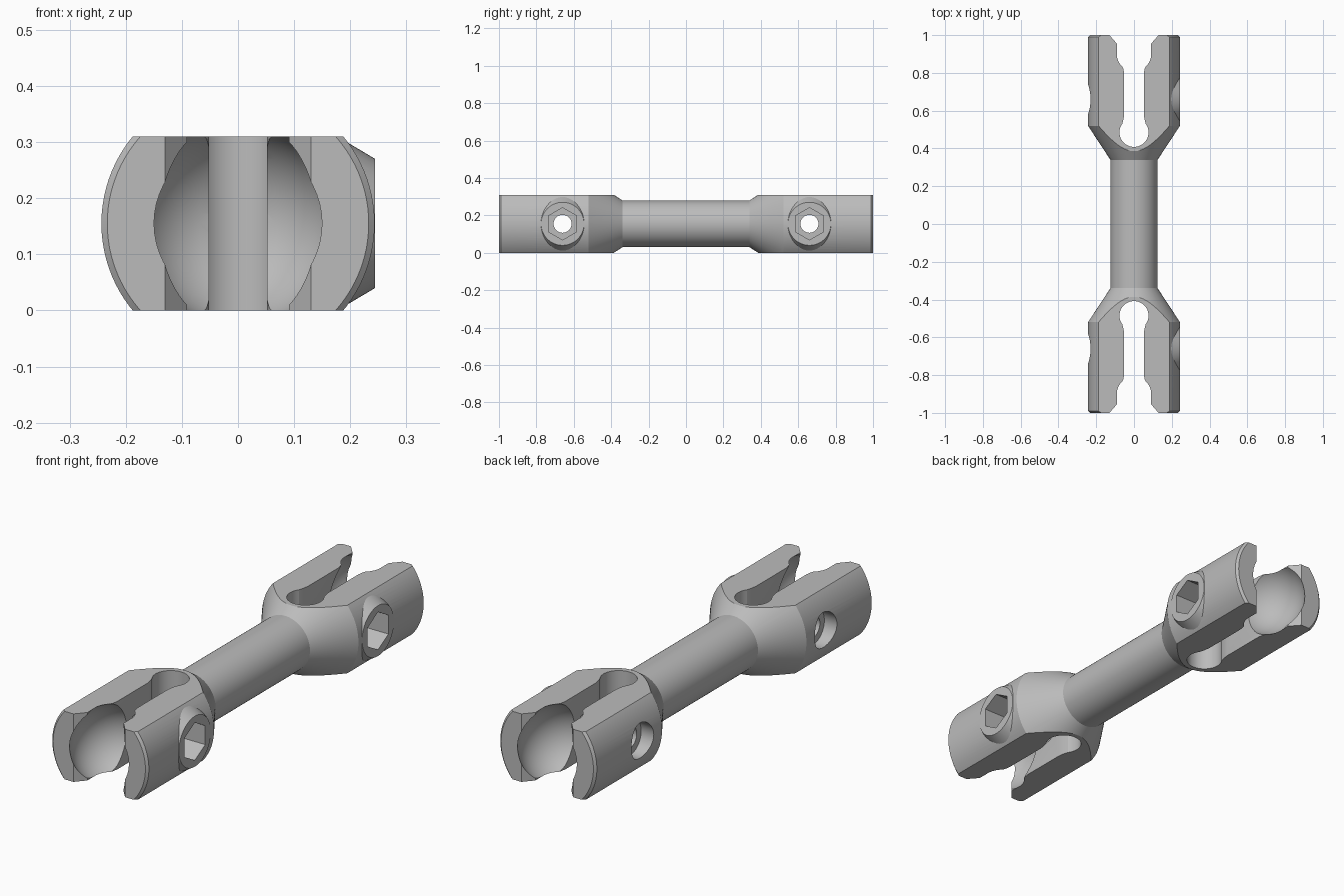
import bpy, bmesh, math
from mathutils import Matrix, Vector

if "Cube" in bpy.data.objects:
    bpy.data.objects.remove(bpy.data.objects["Cube"], do_unlink=True)

MID = 0.155      # height of the rod axis
BOLT_Y = 0.66    # clamp bolt distance from the centre

steel = bpy.data.materials.new("plain_grey")
steel.use_nodes = True
GREY = (0.5, 0.5, 0.5, 1)
steel.diffuse_color = GREY
steel.node_tree.nodes["Principled BSDF"].inputs["Base Color"].default_value = GREY


def finish(bm, name):
    bmesh.ops.recalc_face_normals(bm, faces=bm.faces)
    mesh = bpy.data.meshes.new(name)
    bm.to_mesh(mesh)
    bm.free()
    obj = bpy.data.objects.new(name, mesh)
    bpy.context.collection.objects.link(obj)
    return obj


def lathe(name, profile, axis, origin, sides, turn=0.0):
    """Closed solid turned from (position, radius) pairs along the x or y axis."""
    bm = bmesh.new()
    rings = []
    for pos, rad in profile:
        ring = []
        for i in range(sides):
            a = 2 * math.pi * i / sides + turn
            u, v = rad * math.cos(a), rad * math.sin(a)
            p = (pos, u, v) if axis == "x" else (u, pos, v)
            ring.append(bm.verts.new(Vector(p) + Vector(origin)))
        rings.append(ring)
    for r0, r1 in zip(rings, rings[1:]):
        for i in range(sides):
            j = (i + 1) % sides
            bm.faces.new((r0[i], r0[j], r1[j], r1[i]))
    bm.faces.new(rings[0])
    bm.faces.new(rings[-1])
    return finish(bm, name)


def boolean(target, tool, operation):
    mod = target.modifiers.new(tool.name, "BOOLEAN")
    mod.object, mod.operation, mod.solver = tool, operation, "EXACT"
    bpy.context.view_layer.update()
    result = bpy.data.meshes.new_from_object(
        target.evaluated_get(bpy.context.evaluated_depsgraph_get()))
    target.modifiers.clear()
    target.data = result
    bpy.data.objects.remove(tool, do_unlink=True)


def slot_cutter(side):
    """Keyhole slot with a flared mouth."""
    half = [(0.077 * math.cos(a), 0.485 + 0.077 * math.sin(a))
            for a in (math.radians(d) for d in range(-84, 37, 8))]
    half += [(0.056, 0.553), (0.052, 0.58), (0.052, 0.795), (0.056, 0.82),
             (0.067, 0.85), (0.08, 0.868), (0.088, 0.89), (0.091, 0.91),
             (0.091, 0.955), (0.13, 1.0), (0.13, 1.1)]
    outline = half + [(-x, y) for x, y in reversed(half)]
    bm = bmesh.new()
    face = bm.faces.new([bm.verts.new((x, y * side, -0.1)) for x, y in outline])
    up = bmesh.ops.extrude_face_region(bm, geom=[face])["geom"]
    bmesh.ops.translate(bm, vec=(0, 0, 0.6),
                        verts=[v for v in up if isinstance(v, bmesh.types.BMVert)])
    return finish(bm, "slot_cutter")


def socket_cutter(side):
    bm = bmesh.new()
    bmesh.ops.create_uvsphere(bm, u_segments=64, v_segments=32, radius=0.18,
                              matrix=Matrix.Translation((0, 0.9 * side, MID)))
    return finish(bm, "socket_cutter")


# Rod with a cone and a cylindrical jaw at each end
end = [(0.34, 0.125), (0.52, 0.2435), (0.99, 0.2435), (1.0, 0.233)]
rod = lathe("double_socket_rod", [(-y, r) for y, r in reversed(end)] + end,
            "y", (0, 0, MID), 96)

# Tapered bolt bosses
for s in (-1, 1):
    boss = lathe("bolt_boss", [(0.14, 0.177), (0.2445, 0.115)], "x",
                 (0, BOLT_Y * s, MID), 64)
    boolean(rod, boss, "UNION")

# Flat top and bottom
bm = bmesh.new()
bmesh.ops.create_cube(bm, size=1, matrix=Matrix.Translation((0, 0, MID))
                      @ Matrix.Diagonal((3, 3, 2 * MID, 1)))
boolean(rod, finish(bm, "flats_cutter"), "INTERSECT")

# Slots, ball sockets and bolt holes
for s in (-1, 1):
    centre = (0, BOLT_Y * s, MID)
    cutters = [
        slot_cutter(s),
        socket_cutter(s),
        lathe("bolt_hole", [(-0.4, 0.048), (0.4, 0.048)], "x", centre, 48),
        lathe("hex_pocket", [(0.11, 0.086), (0.4, 0.086)], "x", centre, 6, math.pi / 2),
        lathe("head_recess", [(-0.4, 0.08), (-0.18, 0.08)], "x", centre, 48),
    ]
    for cutter in cutters:
        boolean(rod, cutter, "DIFFERENCE")

rod.data.materials.clear()
rod.data.materials.append(steel)
for p in rod.data.polygons:
    p.material_index = 0
bpy.ops.object.select_all(action="DESELECT")
rod.select_set(True)
bpy.context.view_layer.objects.active = rod
bpy.ops.object.shade_smooth_by_angle(angle=math.radians(16))
